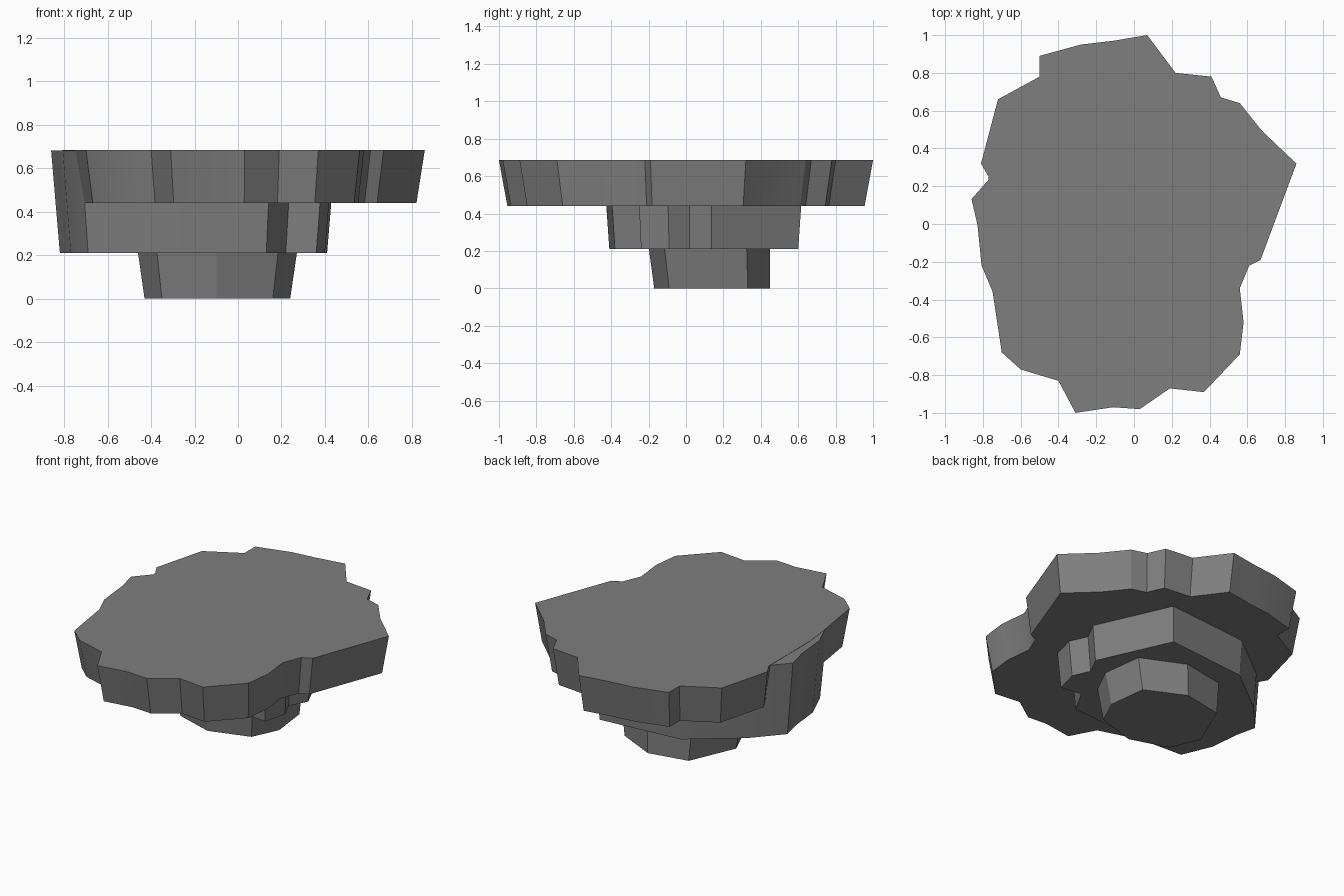
import bpy, bmesh, math

if "Cube" in bpy.data.objects:
    bpy.data.objects.remove(bpy.data.objects["Cube"])

stone = bpy.data.materials.new("grey stone")
stone.diffuse_color = (0.21, 0.21, 0.21, 1)
stone.use_nodes = True
stone.node_tree.nodes["Principled BSDF"].inputs["Base Color"].default_value = stone.diffuse_color


def slab(name, outline, z0, z1, pivot, bottom=(1, 1), top=(1, 1)):
    """Tapered rock layer: outline scaled about a pivot at the bottom and top."""
    bm = bmesh.new()

    def ring(z, s):
        return [bm.verts.new((pivot[0] + (x - pivot[0]) * s[0],
                              pivot[1] + (y - pivot[1]) * s[1], z)) for x, y in outline]

    low, high = ring(z0, bottom), ring(z1, top)
    n = len(outline)
    bm.faces.new(low)
    bm.faces.new(high)
    for i in range(n):
        j = (i + 1) % n
        bm.faces.new((low[i], low[j], high[j], high[i]))
    bmesh.ops.recalc_face_normals(bm, faces=bm.faces)
    me = bpy.data.meshes.new(name)
    bm.to_mesh(me)
    bm.free()
    me.materials.append(stone)
    ob = bpy.data.objects.new(name, me)
    bpy.context.collection.objects.link(ob)
    bpy.ops.object.select_all(action='DESELECT')
    ob.select_set(True)
    bpy.context.view_layer.objects.active = ob
    bpy.ops.object.shade_smooth_by_angle(angle=math.radians(30))
    return ob


# Wide top layer with ragged rim
slab("top_layer", [
    (0.07, 1.0), (-0.11, 0.97), (-0.28, 0.95), (-0.50, 0.89), (-0.50, 0.78),
    (-0.72, 0.66), (-0.81, 0.32), (-0.77, 0.25), (-0.77, -0.17), (-0.75, -0.35),
    (-0.70, -0.68), (-0.60, -0.77), (-0.40, -0.83), (-0.31, -1.0), (-0.11, -0.97),
    (0.03, -0.98), (0.19, -0.87), (0.37, -0.89), (0.56, -0.69), (0.58, -0.52),
    (0.56, -0.34), (0.61, -0.22), (0.67, -0.19), (0.86, 0.32), (0.68, 0.49),
    (0.56, 0.64), (0.46, 0.67), (0.41, 0.78), (0.22, 0.80)],
    0.44, 0.685, (0, 0), bottom=(0.955, 0.955))

# Middle layer, reaching up to the surface along the left side
slab("middle_layer", [
    (0.20, 0.60), (-0.35, 0.55), (-0.66, 0.31), (-0.82, 0.13), (-0.79, 0.0),
    (-0.77, -0.20), (-0.69, -0.39), (-0.30, -0.41), (0.13, -0.38), (0.22, -0.22),
    (0.36, -0.24), (0.40, -0.09), (0.35, 0.02), (0.41, 0.135)],
    0.21, 0.683, (-0.2, 0.1), top=(1.065, 1.065))

# Small bottom foot
slab("bottom_layer", [
    (-0.04, 0.45), (-0.30, 0.40), (-0.43, 0.10), (-0.35, -0.09), (-0.10, -0.17),
    (0.16, -0.09), (0.24, 0.08), (0.21, 0.33)],
    0.0, 0.23, (-0.1, 0.45), top=(1.1, 1.05))
